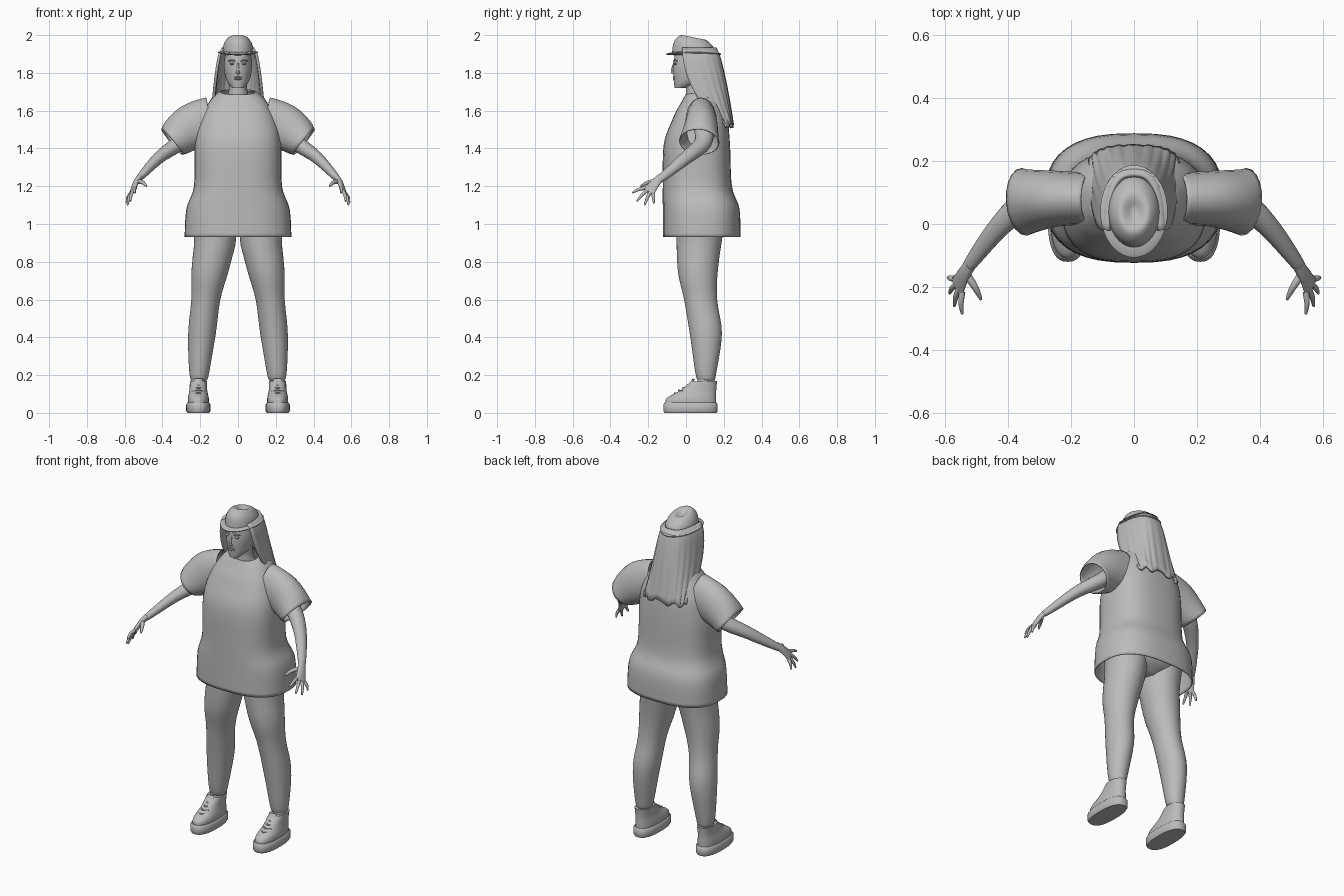
import bpy
import bmesh
import math
from mathutils import Vector

if "Cube" in bpy.data.objects:
    bpy.data.objects.remove(bpy.data.objects["Cube"], do_unlink=True)

grey = bpy.data.materials.new("plain grey")
grey.use_nodes = True
grey.diffuse_color = (0.5, 0.5, 0.5, 1)
shader = next(node for node in grey.node_tree.nodes if node.type == "BSDF_PRINCIPLED")
shader.inputs["Base Color"].default_value = grey.diffuse_color
SIDES = {"left": 1, "right": -1}


def skin(name, rings, closed=True, caps=True, thickness=0):
    """Join rings of points into one smooth surface."""
    bm = bmesh.new()
    loops = [[bm.verts.new(point) for point in ring] for ring in rings]
    count = len(loops[0])
    for low, high in zip(loops, loops[1:]):
        for i in range(count if closed else count - 1):
            following = (i + 1) % count
            bm.faces.new((low[i], low[following], high[following], high[i]))
    if caps:
        bm.faces.new(loops[0])
        bm.faces.new(loops[-1])
    bmesh.ops.recalc_face_normals(bm, faces=bm.faces)
    mesh = bpy.data.meshes.new(name)
    bm.to_mesh(mesh)
    bm.free()
    mesh.materials.append(grey)
    for face in mesh.polygons:
        face.use_smooth = True
    mesh.set_sharp_from_angle(angle=math.radians(50))
    obj = bpy.data.objects.new(name, mesh)
    bpy.context.collection.objects.link(obj)
    if thickness:
        shell = obj.modifiers.new("Shell", "SOLIDIFY")
        shell.thickness = thickness
        shell.offset = 0


def flow(rows, steps):
    """Pass a smooth curve through rows of numbers."""
    result = []
    for k in range(len(rows) - 1):
        before, start = rows[max(k - 1, 0)], rows[k]
        end, after = rows[k + 1], rows[min(k + 2, len(rows) - 1)]
        for step in range(steps):
            t = step / steps
            result.append(tuple(
                b + t * (c - a) / 2 + t * t * (a - 2.5 * b + 2 * c - d / 2)
                + t ** 3 * (1.5 * (b - c) + (d - a) / 2)
                for a, b, c, d in zip(before, start, end, after)))
    return result + [tuple(rows[-1])]


def rounded(value, power):
    return math.copysign(abs(value) ** power, value)


def unchanged(x, y, z):
    return x, y, z


def stack(name, rows, side=1, square=2, steps=5, warp=unchanged, **options):
    """Rounded level sections given as height, half width, front y, back y."""
    count = 40
    rings = []
    for z, half_width, front, back in flow(rows, steps):
        ring = []
        for i in range(count):
            angle = math.tau * i / count
            x = half_width * rounded(math.cos(angle), 2 / square)
            y = (front + back + (back - front) * rounded(math.sin(angle), 2 / square)) / 2
            x, y, z_warped = warp(x, y, z)
            ring.append((side * x, y, z_warped))
        rings.append(ring)
    skin(name, rings, **options)


def tube(name, path, thin, wide, side=1, across=(0, 1, 0), **options):
    """Oval sections square to a path; both radii change from start to end."""
    count = 20
    points = [Vector(point) for point in flow(path, 5)]
    last = len(points) - 1
    rings = []
    for k, point in enumerate(points):
        ease = (k / last) ** 2
        along = points[min(k + 1, last)] - points[max(k - 1, 0)]
        along.normalize()
        b = Vector(across)
        b = (b - along * b.dot(along)).normalized()
        a = along.cross(b)
        a *= thin[0] + (thin[1] - thin[0]) * ease
        b *= wide[0] + (wide[1] - wide[0]) * ease
        ring = []
        for i in range(count):
            angle = math.tau * i / count
            spot = point + a * math.cos(angle) + b * math.sin(angle)
            ring.append((side * spot.x, spot.y, spot.z))
        rings.append(ring)
    skin(name, rings, **options)


def ball(name, centre, radii):
    x, y, z = centre
    angles = [math.pi * k / 10 for k in range(1, 10)]
    rows = [(z - radii[2] * math.cos(angle), radii[0] * math.sin(angle),
             y - radii[1] * math.sin(angle), y + radii[1] * math.sin(angle)) for angle in angles]
    stack(name, rows, steps=1, warp=lambda px, py, pz: (px + x, py, pz))


# Loose shirt body, with the neckline dipping at the front
def neckline(x, y, z):
    return x, y, z + max(0, z - 1.6) * 2 * (y - 0.08)


stack("shirt_body", [
    (0.93, 0.28, -0.12, 0.285), (1.08, 0.27, -0.12, 0.28), (1.2, 0.23, -0.12, 0.24),
    (1.42, 0.225, -0.115, 0.23), (1.55, 0.2, -0.07, 0.215), (1.66, 0.14, -0.02, 0.17), (1.7, 0.09, 0, 0.14),
], square=2.6, warp=neckline, caps=False, thickness=0.006)

# Hips under the shirt
stack("hips", [(0.93, 0.09, 0, 0.14), (1, 0.22, -0.06, 0.22), (1.15, 0.2, -0.08, 0.22)])

# Head and neck
stack("neck", [(1.62, 0.08, 0, 0.14), (1.7, 0.05, 0, 0.11), (1.78, 0.05, 0, 0.1)])
stack("head", [
    (1.72, 0.03, -0.06, 0), (1.76, 0.06, -0.065, 0.1),
    (1.84, 0.075, -0.068, 0.15), (1.93, 0.06, -0.05, 0.13),
])
tube("nose", [(0, -0.06, 1.86), (0, -0.075, 1.81), (0, -0.065, 1.8)], (0.005, 0.012), (0.005, 0.008))
for lip, height in (("upper_lip", 1.778), ("lower_lip", 1.768)):
    ball(lip, (0, -0.06, height), (0.022, 0.01, 0.006))
for label, side in SIDES.items():
    ball(label + "_eye", (side * 0.03, -0.056, 1.848), (0.014, 0.01, 0.006))
    brow = [(0.013, -0.064, 1.862), (0.032, -0.06, 1.868), (0.05, -0.048, 1.862)]
    tube(label + "_eyebrow", brow, (0.004, 0.003), (0.004, 0.003), side)

# Long hair: an open curtain with shallow waves, falling behind the shoulders
hair_rings = []
for row in range(13):
    drop = row / 12
    half_width = 0.08 + 0.06 * math.sqrt(drop)
    front = -0.02 + 0.2 * drop ** 2
    back = 0.155 + 0.09 * drop ** 0.7
    ring = []
    for i in range(61):
        angle = math.pi * i / 60
        wave = 1 + 0.02 * drop * math.sin(i * 1.3)
        ragged = 0.012 * math.sin(i / 2) * drop ** 4
        ring.append((half_width * wave * rounded(math.cos(angle), 0.75),
                     front + (back - front) * wave * abs(math.sin(angle)) ** 0.75,
                     1.93 - 0.41 * drop + ragged))
    hair_rings.append(ring)
skin("hair", hair_rings, closed=False, caps=False, thickness=0.015)


# Hat: oval brim turned up at the sides, sunken crown sloping to the back
def oval(height, radius):
    return height, radius, 0.04 - 1.37 * radius, 0.04 + 1.37 * radius


def upturn(x, y, z):
    return x, y, z + 0.9 * x * x


def slope(x, y, z):
    return x, y, z - (z - 1.9) * 2 * (y + 0.02)


brim = [(1.893, 0.07), (1.895, 0.105), (1.9, 0.107), (1.905, 0.1), (1.91, 0.08)]
stack("hat_brim", [oval(*row) for row in brim], steps=1, warp=upturn)
crown = [(1.9, 0.084), (1.96, 0.075), (2, 0.045), (1.98, 0.01)]
stack("hat_crown", [oval(*row) for row in crown], warp=slope)

PALM_ACROSS = Vector((-0.4, -0.7, 0.5))
KNUCKLES = Vector((0.557, -0.195, 1.175))
FINGERTIPS = {
    "index": (0.545, -0.285, 1.165), "middle": (0.57, -0.26, 1.12),
    "ring": (0.585, -0.22, 1.1), "little": (0.59, -0.17, 1.11),
}


# Legs lean outward from the hips to the feet
def lean(x, y, z):
    return x + 0.21 - 0.11 * min(z, 0.9) ** 2, y, z


def at_foot(x, y, z):
    return x + 0.21, y, z


for label, side in SIDES.items():
    # Wide short sleeve
    tube(label + "_sleeve", [(0.14, 0.08, 1.54), (0.25, 0.08, 1.51), (0.35, 0.07, 1.435)],
         (0.13, 0.085), (0.08, 0.105), side, caps=False, thickness=0.006)

    # Bare arm and hand
    arm = [(0.22, 0.09, 1.52), (0.31, 0.09, 1.43), (0.42, 0, 1.35), (0.53, -0.14, 1.235)]
    tube(label + "_arm", arm, (0.045, 0.016), (0.05, 0.02), side)
    palm = [(0.52, -0.13, 1.25), (0.54, -0.16, 1.22), (0.56, -0.2, 1.17)]
    tube(label + "_palm", palm, (0.016, 0.01), (0.022, 0.038), side, across=PALM_ACROSS)
    for order, (finger, tip) in enumerate(FINGERTIPS.items()):
        base = KNUCKLES + PALM_ACROSS * (0.03 - 0.02 * order)
        bend = base.lerp(Vector(tip), 0.5) + Vector((0.004, 0, 0.005))
        tube(f"{label}_{finger}_finger", [tuple(base), tuple(bend), tip],
             (0.01, 0.004), (0.01, 0.004), side, across=PALM_ACROSS)
    thumb = [(0.535, -0.155, 1.225), (0.505, -0.2, 1.22), (0.485, -0.24, 1.2)]
    tube(label + "_thumb", thumb, (0.013, 0.004), (0.013, 0.004), side, across=(0, 0, 1))

    # Leg, gathered at the ankle
    stack(label + "_leg", [
        (0.17, 0.038, 0.065, 0.15), (0.21, 0.052, 0.05, 0.16), (0.42, 0.073, 0.02, 0.19),
        (0.6, 0.077, -0.01, 0.165), (0.77, 0.1, -0.045, 0.17), (1.04, 0.12, -0.05, 0.21),
    ], side, warp=lean)
    stack(label + "_ankle", [(0.1, 0.038, 0.06, 0.14), (0.2, 0.038, 0.06, 0.14)], side, warp=at_foot)

    # Laced shoe on a thick sole
    sole = [(height, 0.064 - inset, inset - 0.12, 0.168 - inset)
            for height, inset in ((0, 0.006), (0.01, 0), (0.045, 0), (0.055, 0.008))]
    stack(label + "_sole", sole, side, square=2.5, steps=1, warp=at_foot)
    stack(label + "_shoe_upper", [
        (0.05, 0.056, -0.11, 0.16), (0.08, 0.055, -0.1, 0.16),
        (0.12, 0.047, -0.03, 0.16), (0.17, 0.045, 0.03, 0.165),
    ], side, square=2.3, warp=at_foot)
    for k in range(5):
        lace = [(0.21 + dx, 0.022 * k - 0.06 + 0.7 * abs(dx), 0.105 + 0.014 * k - 5 * dx * dx)
                for dx in (-0.03, -0.015, 0, 0.015, 0.03)]
        tube(f"{label}_lace_{k + 1}", lace, (0.004, 0.004), (0.004, 0.004), side)
    tongue = [(0.21, 0.02, 0.14), (0.21, 0.04, 0.18)]
    tube(label + "_shoe_tongue", tongue, (0.008, 0.005), (0.025, 0.02), side, across=(1, 0, 0))
